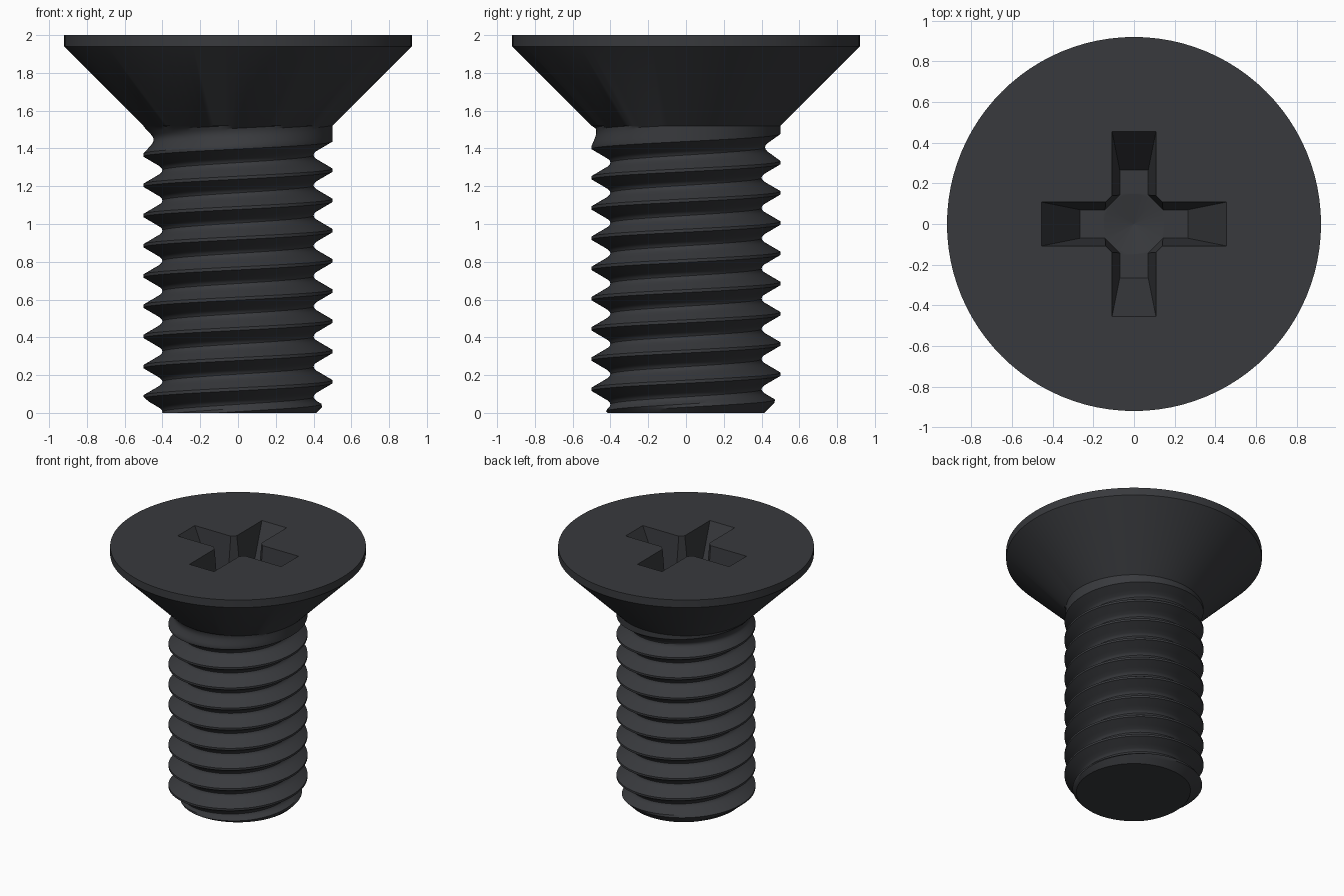
import bpy, bmesh
from math import pi, cos, sin

if "Cube" in bpy.data.objects:
    bpy.data.objects.remove(bpy.data.objects["Cube"])

SEG, PITCH, NECK, TOP = 96, 0.16, 1.52, 2.0
# groove section: (height above crest, depth below crest)
GROOVE = [(0, 0), (.008, 0), (.025, .029), (.042, .058), (.058, .085), (.069, .096),
          (.08, .10), (.091, .096), (.102, .085), (.118, .058), (.135, .029), (.152, 0), (.16, 0)]


def radius(z, crest):
    """Thread radius at height z, in the groove that starts at this crest."""
    d = z - crest
    depth = 0
    for (a, da), (b, db) in zip(GROOVE, GROOVE[1:]):
        if a <= d <= b:
            depth = da + (db - da) * (d - a) / (b - a)
    fade = max(0, min(1, (NECK - crest - PITCH / 2) / 0.14))   # run-out under the head
    return min(0.5 - depth * fade, 0.415 + z)                  # chamfered tip


def skin(bm, columns):
    for c0, c1 in zip(columns, columns[1:]):
        for j in range(len(c0) - 1):
            bm.faces.new((c0[j], c1[j], c1[j + 1], c0[j + 1]))


def new_object(name, bm):
    bmesh.ops.recalc_face_normals(bm, faces=bm.faces)
    me = bpy.data.meshes.new(name)
    bm.to_mesh(me)
    bm.free()
    ob = bpy.data.objects.new(name, me)
    bpy.context.collection.objects.link(ob)
    return ob


def frustum(name, low, high, z0, z1):
    """Solid between two matching polygons."""
    bm = bmesh.new()
    a = [bm.verts.new((x, y, z0)) for x, y in low]
    b = [bm.verts.new((x, y, z1)) for x, y in high]
    bm.faces.new(a)
    bm.faces.new(b)
    for i in range(len(a)):
        k = (i + 1) % len(a)
        bm.faces.new((a[i], a[k], b[k], b[i]))
    ob = new_object(name, bm)
    ob.hide_render = True
    return ob


def rect(x, y):
    return [(-x, -y), (x, -y), (x, y), (-x, y)]


def ngon(r, n):
    return [(r * cos(2 * pi * (i + .5) / n), r * sin(2 * pi * (i + .5) / n)) for i in range(n)]


# threaded shank: helical columns, clamped at the tip and the neck
bm = bmesh.new()
shank, head = [], []
for i in range(SEG + 1):
    t = 2 * pi * i / SEG
    col = []
    for n in range(-3, 12):
        crest = 0.005 + PITCH * (n + i / SEG)
        for dz, _ in GROOVE[:-1]:
            z = crest + dz
            if z < 0:
                # find the groove crossing the tip plane
                z, c = 0, 0.005 + PITCH * (i / SEG)
                while c > 0:
                    c -= PITCH
                r = radius(0, c)
            elif z >= NECK:
                z, r = NECK, 0.5
            else:
                r = radius(z, crest)
            col.append(bm.verts.new((r * cos(t), r * sin(t), z)))
    shank.append(col)
    # countersunk head on the same angular steps
    head.append([bm.verts.new((r * cos(t), r * sin(t), z))
                 for r, z in ((0.5, NECK), (0.92, 1.94), (0.92, TOP))])
skin(bm, shank)
skin(bm, head)
bmesh.ops.remove_doubles(bm, verts=bm.verts, dist=1e-4)
# flat tip and flat top
bmesh.ops.holes_fill(bm, edges=[e for e in bm.edges if e.is_boundary], sides=0)
screw = new_object("countersunk_screw", bm)

# cross recess: two tapered slots, a chamfered centre and a conical dimple
FLOOR, OVER = 1.62, 0.1
k = (TOP + OVER - FLOOR) / (TOP - FLOOR)
L, W = 0.265 + 0.19 * k, 0.07 + 0.038 * k
core0, core1 = 0.15 / cos(pi / 8), (0.15 + 0.025 * k) / cos(pi / 8)
cutters = [
    frustum("slot_x_cutter", rect(0.265, 0.07), rect(L, W), FLOOR, TOP + OVER),
    frustum("slot_y_cutter", rect(0.07, 0.265), rect(W, L), FLOOR, TOP + OVER),
    frustum("centre_cutter", ngon(core0, 8), ngon(core1, 8), FLOOR, TOP + OVER),
    frustum("dimple_cutter", ngon(0.002, 32), ngon(0.15, 32), FLOOR - 0.06, FLOOR + 0.001),
]
for c in cutters:
    m = screw.modifiers.new("recess", 'BOOLEAN')
    m.operation, m.solver, m.object = 'DIFFERENCE', 'EXACT', c
bpy.context.view_layer.objects.active = screw
screw.select_set(True)
for m in list(screw.modifiers):
    bpy.ops.object.modifier_apply(modifier=m.name)
for c in cutters:
    bpy.data.objects.remove(c)

# black finish, smooth sides with crisp edges
mat = bpy.data.materials.new("black_steel")
mat.diffuse_color = (0.04, 0.042, 0.047, 1)
mat.use_nodes = True
mat.node_tree.nodes["Principled BSDF"].inputs["Base Color"].default_value = mat.diffuse_color
screw.data.materials.clear()
screw.data.materials.append(mat)
bpy.ops.object.shade_smooth_by_angle(angle=pi / 6)
